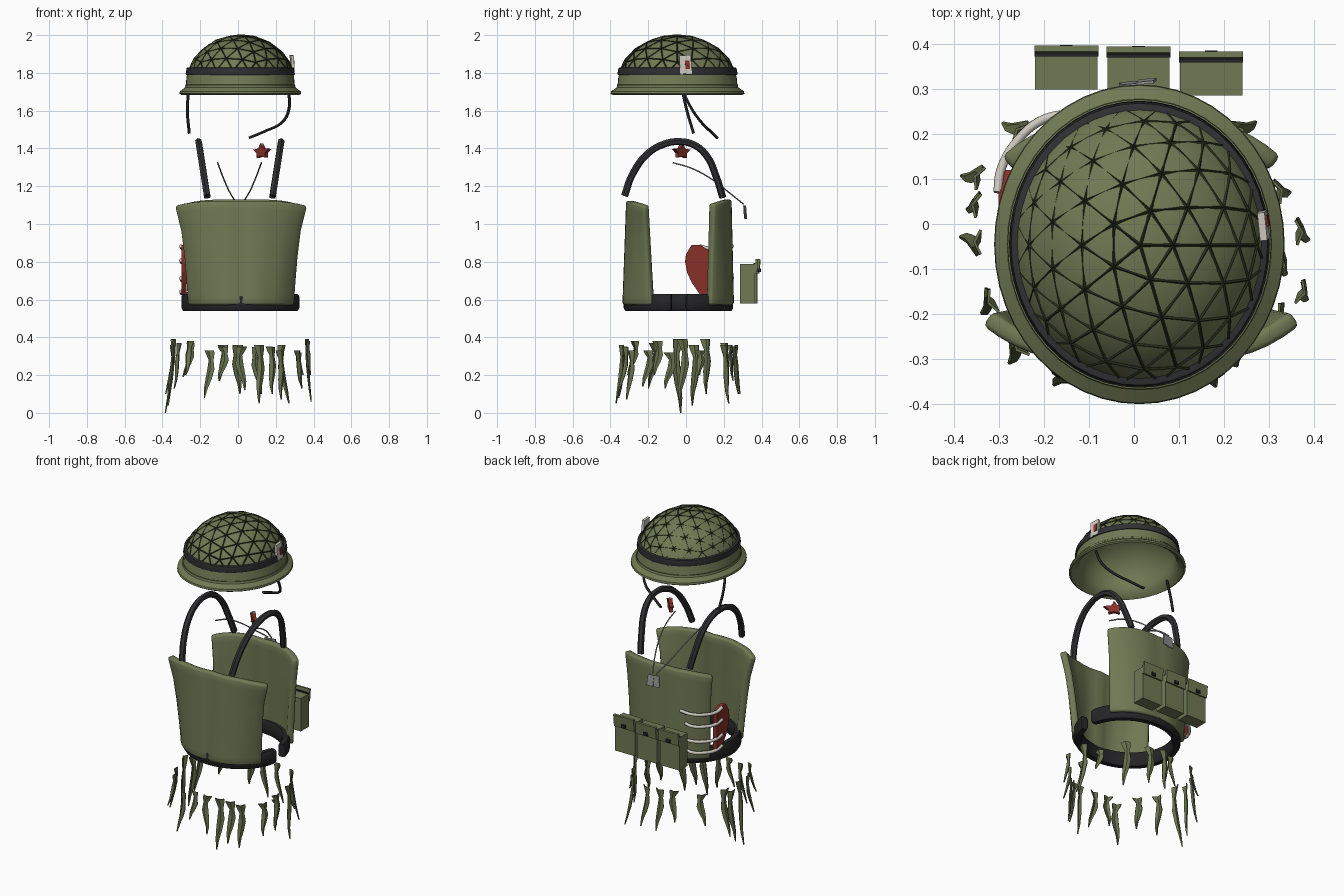
import bpy, bmesh, math, random
from mathutils import Vector, Matrix

if "Cube" in bpy.data.objects:
    bpy.data.objects.remove(bpy.data.objects["Cube"])
random.seed(4)


def mat(name, c):
    m = bpy.data.materials.new(name)
    m.diffuse_color = (*c, 1)
    m.use_nodes = True
    m.node_tree.nodes["Principled BSDF"].inputs["Base Color"].default_value = m.diffuse_color
    return m


OLIVE = mat("olive", (0.165, 0.19, 0.088))
CLOTH = mat("cloth olive", (0.14, 0.165, 0.075))
NET = mat("dark net green", (0.022, 0.028, 0.012))
STRAP = mat("strap charcoal", (0.03, 0.03, 0.033))
BELT = mat("belt black", (0.018, 0.018, 0.02))
CREAM = mat("bone cream", (0.62, 0.59, 0.52))
RED = mat("wound red", (0.25, 0.03, 0.022))
STEEL = mat("tag steel", (0.3, 0.3, 0.3))


def finish(ob, m, angle=35, mods=()):
    for kind, props in mods:
        md = ob.modifiers.new(kind, kind)
        for k, v in props.items():
            setattr(md, k, v)
    ob.data.materials.append(m)
    bpy.ops.object.select_all(action='DESELECT')
    ob.select_set(True)
    bpy.context.view_layer.objects.active = ob
    bpy.ops.object.convert(target='MESH')
    if angle:
        bpy.ops.object.shade_smooth_by_angle(angle=math.radians(angle))
    return ob


def from_bm(name, bm, m, angle=35, mods=()):
    bmesh.ops.recalc_face_normals(bm, faces=bm.faces)
    me = bpy.data.meshes.new(name)
    bm.to_mesh(me)
    bm.free()
    ob = bpy.data.objects.new(name, me)
    bpy.context.collection.objects.link(ob)
    return finish(ob, m, angle, mods)


def grid(name, rows, m, close_u=False, close_v=False, caps=False, angle=35, mods=()):
    """Skin a list of point rows."""
    bm = bmesh.new()
    vs = [[bm.verts.new(p) for p in r] for r in rows]
    n, k = len(vs), len(vs[0])
    for i in range(n if close_v else n - 1):
        for j in range(k if close_u else k - 1):
            a, b = vs[i], vs[(i + 1) % n]
            bm.faces.new((a[j], a[(j + 1) % k], b[(j + 1) % k], b[j]))
    if caps:
        bm.faces.new(vs[0])
        bm.faces.new(vs[-1])
    bmesh.ops.remove_doubles(bm, verts=bm.verts, dist=1e-5)
    return from_bm(name, bm, m, angle, mods)


def tube(name, pts, r, m, res=1):
    cu = bpy.data.curves.new(name, 'CURVE')
    cu.dimensions = '3D'
    cu.bevel_depth, cu.bevel_resolution, cu.use_fill_caps = r, res, True
    cu.resolution_u = 6
    sp = cu.splines.new('BEZIER')
    sp.bezier_points.add(len(pts) - 1)
    for b, p in zip(sp.bezier_points, pts):
        b.co = p
        b.handle_left_type = b.handle_right_type = 'AUTO'
    ob = bpy.data.objects.new(name, cu)
    bpy.context.collection.objects.link(ob)
    return finish(ob, m, 50)


def box(name, c, s, m, rot=(0, 0, 0)):
    bm = bmesh.new()
    bmesh.ops.create_cube(bm, size=1, matrix=Matrix.Diagonal((*s, 1)))
    ob = from_bm(name, bm, m, 0)
    ob.location, ob.rotation_euler = c, rot
    return ob


def prism(name, pts, offset, m):
    """Extrude a flat outline."""
    off = Vector(offset)
    return grid(name, [[Vector(p) - off for p in pts], [Vector(p) + off for p in pts]],
                m, close_u=True, caps=True, angle=0)


# Helmet: elliptical lathe with inner shell
HX, HY, Z0, H, R, ASP = 0.012, -0.045, 1.74, 0.26, 0.288, 1.1


def lathe(name, prof, m, closed=False, n=48):
    rows = [[(HX + r * math.cos(a), HY + r * ASP * math.sin(a), z)
             for a in [2 * math.pi * i / n for i in range(n)]] for r, z in prof]
    return grid(name, rows, m, close_u=True, close_v=closed)


dome = [(math.radians(d)) for d in range(0, 91, 9)]
outer = [(R * math.cos(a), Z0 + H * math.sin(a)) for a in dome]
inner = [(0.268 * math.cos(a), Z0 + 0.235 * math.sin(a)) for a in reversed(dome)]
lathe("helmet", inner + [(0.282, 1.705), (0.312, 1.683), (0.322, 1.69), (0.32, 1.702), (0.293, 1.722)] + outer, OLIVE)
lathe("helmet_band", [(0.272, 1.79), (0.287, 1.79), (0.289, 1.795), (0.284, 1.826), (0.279, 1.828), (0.26, 1.828)],
      STRAP, closed=True)
lathe("helmet_lower_seam", [(0.28, 1.733), (0.291, 1.733), (0.292, 1.737), (0.28, 1.739)], CLOTH, closed=True)

# Helmet net: wire triangles hugging the dome
bm = bmesh.new()
bmesh.ops.create_icosphere(bm, subdivisions=3, radius=1)
for v in bm.verts:
    v.co = (HX + 0.002 + v.co.x * R * 1.004, HY - 0.002 + v.co.y * R * ASP * 1.004, Z0 + v.co.z * H * 1.004)
bmesh.ops.delete(bm, geom=[v for v in bm.verts if v.co.z < 1.79], context='VERTS')
from_bm("helmet_net", bm, NET, 0, [("WIREFRAME", dict(thickness=0.007, use_boundary=True))])

# Card packet tucked in the band
box("packet", (0.287, -0.003, 1.843), (0.016, 0.062, 0.1), CREAM, (0.05, -0.06, 0.1))
box("packet_mark", (0.2955, 0.008, 1.843), (0.005, 0.024, 0.045), RED, (0.05, -0.06, 0.1))

# Chin straps
tube("chin_strap_left", [(-0.262, -0.02, 1.71), (-0.268, 0.005, 1.6), (-0.258, 0.04, 1.48)], 0.008, STRAP)
tube("chin_strap_right", [(0.268, -0.02, 1.71), (0.27, 0.03, 1.61), (0.235, 0.08, 1.54),
                          (0.14, 0.13, 1.49), (0.06, 0.165, 1.457)], 0.008, STRAP)

# Shoulder straps
ARC = [(-0.325, 1.15), (-0.285, 1.26), (-0.2, 1.375), (-0.11, 1.425), (-0.04, 1.436),
       (0.04, 1.42), (0.11, 1.36), (0.16, 1.25), (0.195, 1.14)]
for side, s in (("left", -1), ("right", 1)):
    tube("shoulder_strap_" + side,
         [(0.01 + s * (0.172 + 0.047 * (z - 1.14) / 0.3), y, z) for y, z in ARC], 0.019, STRAP)


# Padded vest panels
def panel(name, halfw, yc, ye, zb, zt, crease):
    rows = []
    for i in range(13):
        t = i / 12
        f = t * (len(halfw) - 1)
        k = min(int(f), len(halfw) - 2)
        hw = halfw[k] + (halfw[k + 1] - halfw[k]) * (f - k)
        row = []
        for j in range(21):
            u = j / 10 - 1
            c = yc[0] + (yc[1] - yc[0]) * t
            e = ye[0] + (ye[1] - ye[0]) * t
            y = c + (e - c) * abs(u) ** 3
            y += crease * (math.exp(-(u / 0.1) ** 2) + 0.5 * math.exp(-((abs(u) - 0.55) / 0.12) ** 2))
            z = zb + (zt - zb) * t - 0.025 * t * abs(u) ** 4
            row.append((0.016 + hw * u, y, z))
        rows.append(row)
    return grid(name, rows, OLIVE, angle=60, mods=[
        ("SOLIDIFY", dict(thickness=0.04, offset=0)),
        ("BEVEL", dict(width=0.012, segments=2, limit_method='ANGLE', angle_limit=0.9))])


panel("vest_front", [0.268, 0.278, 0.29, 0.308, 0.342], (-0.318, -0.298), (-0.175, -0.21), 0.572, 1.122, 0.009)
panel("vest_back", [0.265, 0.27, 0.275, 0.283, 0.297], (0.235, 0.222), (0.118, 0.135), 0.572, 1.13, -0.004)

# Belt ring, open on the right side
rows = []
SEC = [(-0.024, -0.03), (-0.015, -0.045), (0.015, -0.045), (0.024, -0.03),
       (0.024, 0.03), (0.015, 0.045), (-0.015, 0.045), (-0.024, 0.03)]
for i in range(61):
    a = math.radians(9 + 343 * i / 60)
    puff = 0.9 if i in (0, 60) else 1
    rows.append([(0.016 + (0.292 + d * puff) * math.cos(a), -0.04 + (0.266 + d * puff) * math.sin(a),
                  0.585 + h * puff) for d, h in SEC])
grid("belt", rows, BELT, close_u=True, caps=True, angle=50)

# Rear pouches with upright flaps
for i, (x, y) in enumerate([(-0.15, 0), (0.01, -0.002), (0.171, -0.013)]):
    n = "pouch_%d" % (i + 1)
    box(n, (x, 0.338 + y, 0.683), (0.138, 0.08, 0.208), OLIVE)
    box(n + "_flap", (x, 0.385 + y, 0.776), (0.142, 0.014, 0.076), OLIVE, (-0.1, 0, 0))
    box(n + "_trim", (x, 0.375 + y, 0.79), (0.142, 0.008, 0.008), BELT)
    box(n + "_buckle", (x, 0.392 + y, 0.755), (0.028, 0.01, 0.02), BELT)

# Side wound with ribs
prism("side_wound", [(-0.286, y, z) for y, z in [(-0.005, 0.80), (0.0, 0.84), (0.03, 0.89), (0.075, 0.89), (0.12, 0.86),
                                                 (0.12, 0.63), (0.075, 0.625), (0.03, 0.69), (0.005, 0.745)]],
      (0.014, 0, 0), RED)
for i, z in enumerate([0.875, 0.8, 0.705, 0.635]):
    d = 0.03 * (i % 2)
    tube("rib_%d" % (i + 1), [(-0.13 - d, 0.245 - d * 0.3, z + 0.01), (-0.2, 0.232, z), (-0.262, 0.18, z - 0.006),
                              (-0.295, 0.12, z - 0.004), (-0.302, 0.07, z + 0.008)], 0.01, CREAM, 2)

# Floating gore star
pts = []
for i in range(10):
    a = math.pi * i / 5 + 0.35
    r = (0.068, 0.03)[i % 2] * (0.85 + 0.15 * math.sin(3 * i))
    pts.append((0.127 + r * math.cos(a) * 0.8, -0.025 - r * math.cos(a) * 0.8, 1.382 + r * math.sin(a) * 0.8))
prism("gore_star", pts, (0.008, 0.008, 0), RED)
box("gore_tooth", (0.127, -0.025, 1.415), (0.012, 0.012, 0.022), CREAM, (0, 0, 0.78))

# Neck chain and tags
for side, s in (("left", -1), ("right", 1)):
    tube("neck_chain_" + side, [(0.008 + s * x, y, z) for x, y, z in
         [(0.116, -0.07, 1.325), (0.105, 0.03, 1.295), (0.082, 0.14, 1.235),
          (0.05, 0.23, 1.165), (0.012, 0.305, 1.105)]], 0.004, STEEL)
for i, x in enumerate((-0.01, 0.027)):
    box("tag_%d" % (i + 1), (x, 0.31 + 0.006 * i, 1.062), (0.04, 0.006, 0.07), STEEL, (0.08, 0.1 - 0.2 * i, 0.1))

# Torn cloth strips: x, y, top, bottom
STRIPS = [(-.34, .10, .39, .10), (-.345, .04, .36, .04), (-.34, -.04, .39, .0), (-.31, -.17, .37, .13),
          (-.25, .20, .37, .19), (-.25, -.27, .38, .2), (.36, -.02, .39, .06), (.365, -.15, .38, .2),
          (.31, -.2, .33, .14), (.315, .07, .33, .2), (.32, -.09, .32, .13), (.23, .20, .36, .05),
          (.10, .25, .35, .1), (.0, .26, .36, .1), (-.08, .23, .36, .17), (-.15, -.33, .33, .08),
          (-.08, -.32, .35, .17), (.02, -.33, .35, .12), (.11, -.34, .36, .05), (.17, -.32, .35, .1),
          (.22, -.29, .33, .07)]
WIDTH = [(0, .054), (.08, .046), (.2, .026), (.4, .04), (.6, .034), (.8, .02), (1, .004)]
for i, (x, y, zt, zb) in enumerate(STRIPS):
    out = Vector((x, y + 0.04, 0)).normalized()
    side = Vector((-out.y, out.x, 0))
    k, lean = random.uniform(0.008, 0.018) * random.choice((-1, 1)), random.uniform(0.02, 0.05)
    rows = []
    for t, w in WIDTH:
        c = Vector((x, y, zt + (zb - zt) * t)) + out * (lean * t * t) + side * (k * math.sin(5 * t))
        rows.append([c + side * (w / 2 * q) + out * (0.25 * w * (1 - q * q)) for q in (-1, 0, 1)])
    grid("cloth_strip_%02d" % (i + 1), rows, CLOTH, angle=40, mods=[("SOLIDIFY", dict(thickness=0.006, offset=0))])
